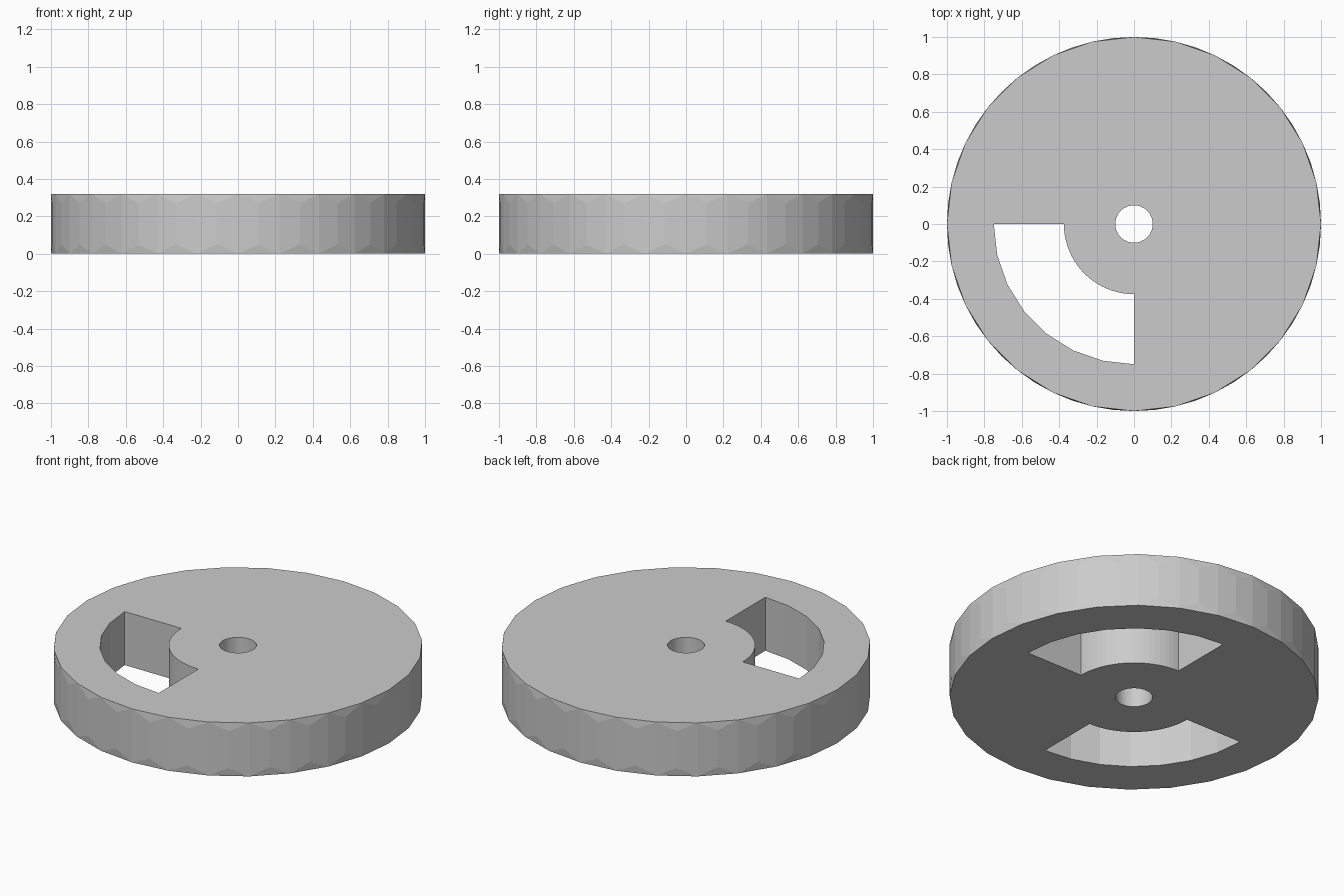
import bpy, bmesh
from math import cos, sin, pi, radians

if "Cube" in bpy.data.objects:
    bpy.data.objects.remove(bpy.data.objects["Cube"])

HEIGHT = 0.32


def ring(r, a0, a1, n, closed=False):
    count = n if closed else n + 1
    return [(r * cos(a0 + (a1 - a0) * i / n), r * sin(a0 + (a1 - a0) * i / n))
            for i in range(count)]


def to_object(name, bm):
    bmesh.ops.recalc_face_normals(bm, faces=bm.faces)
    me = bpy.data.meshes.new(name)
    bm.to_mesh(me)
    bm.free()
    ob = bpy.data.objects.new(name, me)
    bpy.context.collection.objects.link(ob)
    return ob


def prism(name, outline, z0, z1):
    bm = bmesh.new()
    face = bm.faces.new([bm.verts.new((x, y, z0)) for x, y in outline])
    ext = bmesh.ops.extrude_face_region(bm, geom=[face])
    verts = [v for v in ext["geom"] if isinstance(v, bmesh.types.BMVert)]
    bmesh.ops.translate(bm, verts=verts, vec=(0, 0, z1 - z0))
    return to_object(name, bm)


def quarter(start_deg):
    # quarter-ring outline: coarse outer arc, fine inner arc
    a = radians(start_deg)
    return ring(0.75, a, a + pi / 2, 7) + ring(0.375, a + pi / 2, a, 20)


# Disc with faceted rim: coarse edge rings, finer middle rings
bm = bmesh.new()
for z, n in ((0, 28), (0.05, 56), (HEIGHT - 0.05, 56), (HEIGHT, 28)):
    for x, y in ring(1, 0, 2 * pi, n, True):
        bm.verts.new((x, y, z))
bmesh.ops.convex_hull(bm, input=bm.verts)
bmesh.ops.dissolve_limit(bm, angle_limit=radians(0.2), verts=bm.verts, edges=bm.edges)
disc = to_object("disc", bm)

# Axle hole, open quarter slot, and blind pocket underneath
cutters = [
    prism("axle_cutter", ring(0.1, 0, 2 * pi, 48, True), -0.1, HEIGHT + 0.1),
    prism("slot_cutter", quarter(180), -0.1, HEIGHT + 0.1),
    prism("pocket_cutter", quarter(0), -0.1, 0.295),
]
bpy.context.view_layer.objects.active = disc
for cutter in cutters:
    cutter.hide_render = True
    mod = disc.modifiers.new(cutter.name, 'BOOLEAN')
    mod.operation = 'DIFFERENCE'
    mod.solver = 'EXACT'
    mod.object = cutter
    bpy.ops.object.modifier_apply(modifier=mod.name)
    bpy.data.objects.remove(cutter)
